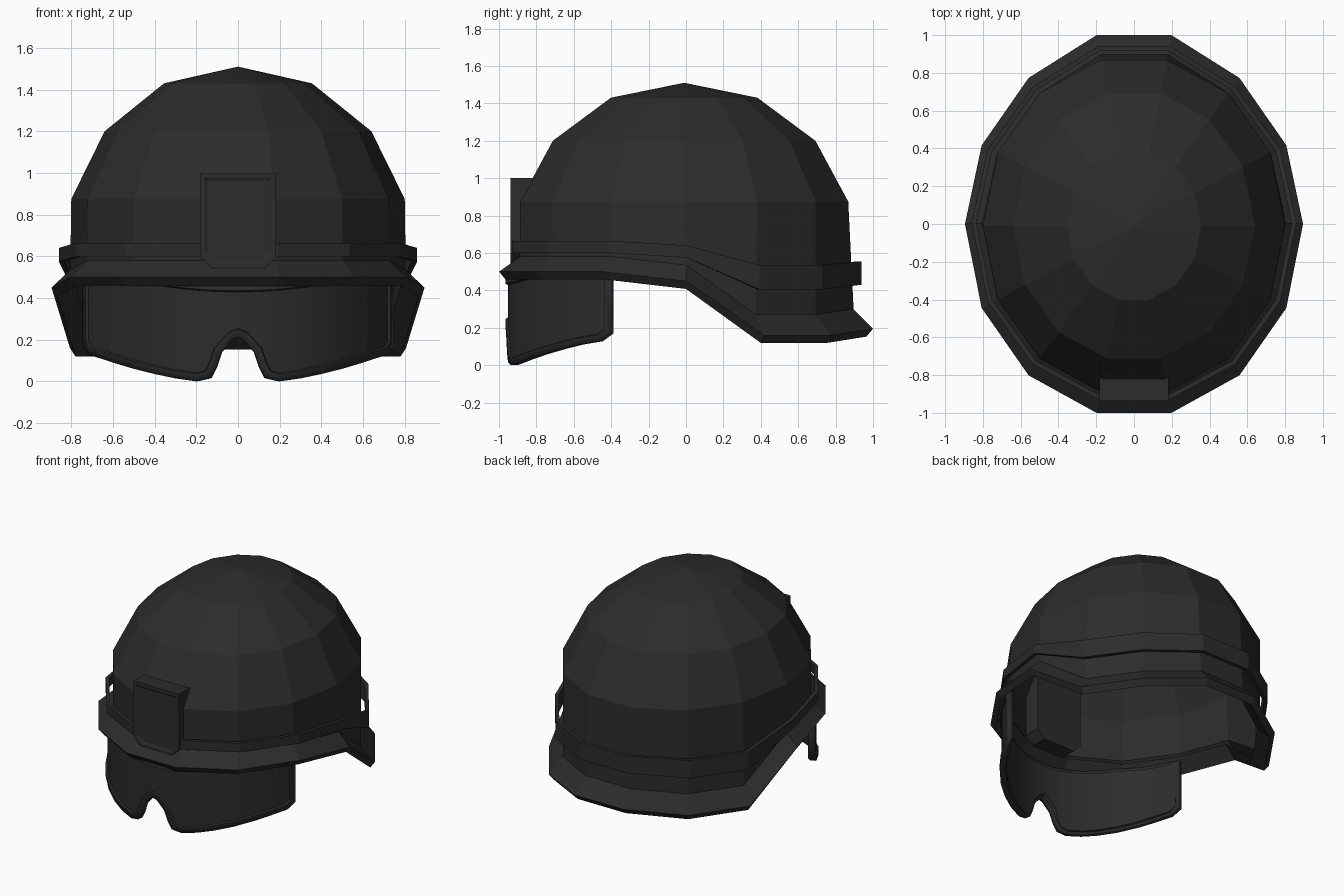
import bpy, bmesh, math

if "Cube" in bpy.data.objects:
    bpy.data.objects.remove(bpy.data.objects["Cube"])

mat = bpy.data.materials.new("dark_grey")
mat.diffuse_color = (0.025, 0.025, 0.025, 1)
mat.use_nodes = True
mat.node_tree.nodes["Principled BSDF"].inputs["Base Color"].default_value = mat.diffuse_color
N = 14


def finish(name, bm):
    me = bpy.data.meshes.new(name)
    bm.to_mesh(me)
    bm.free()
    me.materials.append(mat)
    ob = bpy.data.objects.new(name, me)
    bpy.context.collection.objects.link(ob)
    return ob


def solidify(ob, thickness):
    m = ob.modifiers.new("thickness", 'SOLIDIFY')
    m.thickness = thickness
    m.offset = -1


def ring(bm, rx, ry, z, dy=0.0):
    """14-sided oval; z is a number or 7 heights from front to back, mirrored left/right.
    Rings with a height list also pull the two rear side corners slightly forward."""
    zs = z if isinstance(z, list) else [z] * 7
    verts = []
    for i in range(N):
        k = min(i, 13 - i)
        a = math.pi * 2 * (i - 3) / N
        y = ry * math.sin(a) + dy - (.028 if k in (4, 5) and isinstance(z, list) else 0)
        verts.append(bm.verts.new((rx * math.cos(a), y, zs[k])))
    return verts


def loft(bm, rings):
    """Join rings listed from top to bottom."""
    for up, lo in zip(rings, rings[1:]):
        for i in range(N):
            j = (i + 1) % N
            bm.faces.new((lo[i], lo[j], up[j], up[i]))


# Shell: faceted dome, wall following the ear cut, flared brim with a turned-in lip
wall = [.58, .58, .58, .535, .27, .27, .30]
edge = [.50, .50, .50, .45, .16, .16, .195]
lip = [z - .042 for z in edge]
inner = [z + .05 for z in edge]
bm = bmesh.new()
rings = [ring(bm, *r) for r in ((.355, .402, 1.43, -.01), (.64, .72, 1.2, -.01),
                                (.80, .90, .875, -.01), (.805, .915, wall, .004),
                                (.895, 1.025, edge), (.865, .99, lip), (.79, .895, inner))]
apex = bm.verts.new((0, -.01, 1.51))
for i in range(N):
    bm.faces.new((rings[0][i], rings[0][(i + 1) % N], apex))
loft(bm, rings)
finish("helmet_shell", bm)

# Strap: thin ribbon standing slightly off the shell
bm = bmesh.new()
loft(bm, [ring(bm, .86, .957, [.665, .665, .665, .64, .535, .535, .555], .006),
          ring(bm, .86, .957, [.60, .60, .60, .575, .405, .405, .43], .006)])
solidify(finish("goggle_strap", bm), .025)

# Goggles: curved sheet with a nose notch, recessed lens inside a frame
half = [(0, .21), (.025, .20), (.08, .14), (.105, .07), (.135, .015), (.20, 0), (.3, .014),
        (.4, .035), (.5, .06), (.6, .09), (.66, .11), (.72, .128), (.745, .17)]
outline = [(-x, z) for x, z in reversed(half[1:])] + half
bm = bmesh.new()
cols = []
for x, z in outline:
    y = -.965 * math.sqrt(1 - (x / .82) ** 2)
    top = .47 + .05 * min(1, abs(x) / .5) ** 2
    cols.append((bm.verts.new((x, y, z)), bm.verts.new((x, y, top))))
for (b0, t0), (b1, t1) in zip(cols, cols[1:]):
    bm.faces.new((b0, b1, t1, t0))
bm.normal_update()
bmesh.ops.inset_region(bm, faces=bm.faces[:], thickness=.035, use_boundary=True,
                       use_even_offset=True)
lens = [f for f in bm.faces if not any(e.is_boundary for e in f.edges)]
bmesh.ops.inset_region(bm, faces=lens, thickness=.006, depth=-.012, use_boundary=True,
                       use_even_offset=True)
goggles = finish("goggles", bm)
solidify(goggles, .04)
bpy.context.view_layer.objects.active = goggles
goggles.select_set(True)
bpy.ops.object.shade_smooth_by_angle(angle=math.radians(30))

# Front mount: plate with cut lower corners and a recessed face, set through the shell
shape = [(-.183, 1.0), (-.183, .60), (-.125, .54), (.125, .54), (.183, .60), (.183, 1.0)]
bm = bmesh.new()
front = [bm.verts.new((x, -.937, z)) for x, z in shape]
back = [bm.verts.new((x, -.765, z)) for x, z in shape]
face = bm.faces.new(front)
bm.faces.new(back[::-1])
for i in range(6):
    j = (i + 1) % 6
    bm.faces.new((front[j], front[i], back[i], back[j]))
bm.normal_update()
for t, d in ((.022, 0), (.014, -.012)):
    bmesh.ops.inset_region(bm, faces=[face], thickness=t, depth=d, use_even_offset=True)
# The recessed panel must stay in front of the strap passing behind it
for v in face.verts:
    v.co.y = min(v.co.y, -.929)
finish("front_mount", bm)
